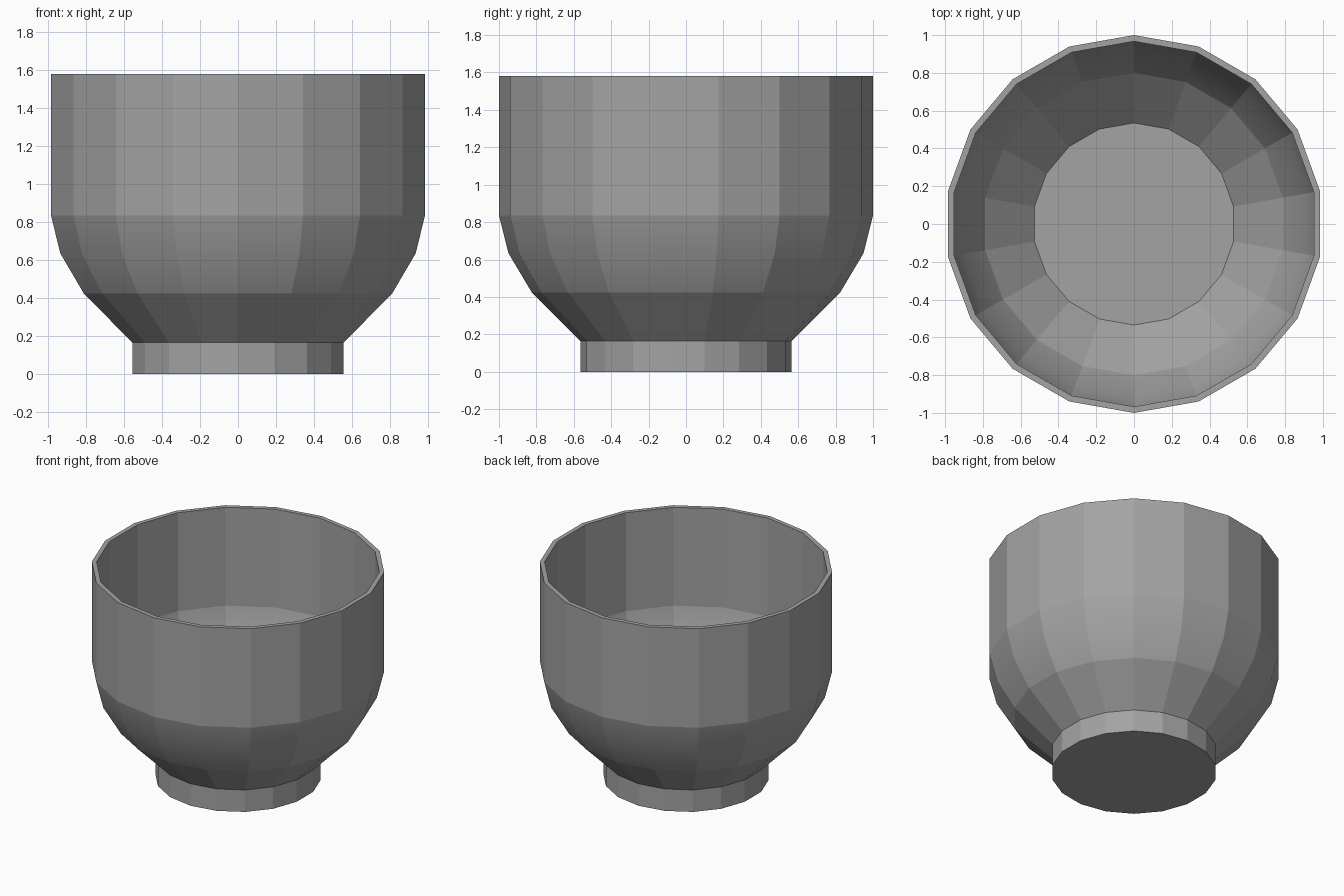
import bpy
import bmesh
from math import cos, sin, radians

SIDES = 18

cube = bpy.data.objects.get("Cube")
if cube:
    bpy.data.objects.remove(cube, do_unlink=True)

grey = bpy.data.materials.new("grey_ceramic")
grey.use_nodes = True
colour = (0.37, 0.37, 0.37, 1)
grey.diffuse_color = colour
grey.node_tree.nodes["Principled BSDF"].inputs["Base Color"].default_value = colour


def lathe(name, profile, soft_rings):
    """Turn a (radius, height) profile into a closed faceted body."""
    bm = bmesh.new()
    rings = []
    for r, z in profile:
        angles = [radians(90 + 360 * i / SIDES) for i in range(SIDES)]
        rings.append([bm.verts.new((r * cos(a), r * sin(a), z)) for a in angles])
    for low, high in zip(rings, rings[1:]):
        for i in range(SIDES):
            j = (i + 1) % SIDES
            bm.faces.new((low[i], low[j], high[j], high[i]))
    # Caps: underside of the foot and floor of the bowl
    bm.faces.new(rings[0][::-1])
    bm.faces.new(rings[-1])
    # Facets stay crisp except across the soft belly rings
    for f in bm.faces:
        f.smooth = True
    for e in bm.edges:
        e.smooth = False
    for k in soft_rings:
        for i in range(SIDES):
            bm.edges.get((rings[k][i], rings[k][(i + 1) % SIDES])).smooth = True
    bmesh.ops.recalc_face_normals(bm, faces=bm.faces)
    mesh = bpy.data.meshes.new(name)
    bm.to_mesh(mesh)
    bm.free()
    mesh.materials.append(grey)
    obj = bpy.data.objects.new(name, mesh)
    bpy.context.collection.objects.link(obj)
    return obj


# Foot, belly and outer wall, then over the rim and down to the inner floor
outside = [(0.565, 0), (0.565, 0.165), (0.825, 0.425), (0.95, 0.635), (1, 0.835), (1, 1.58)]
inside = [(0.967, 1.58), (0.967, 0.84), (0.92, 0.645), (0.8, 0.44), (0.535, 0.185)]
lathe("cup", outside + inside, soft_rings=(3, 8))
